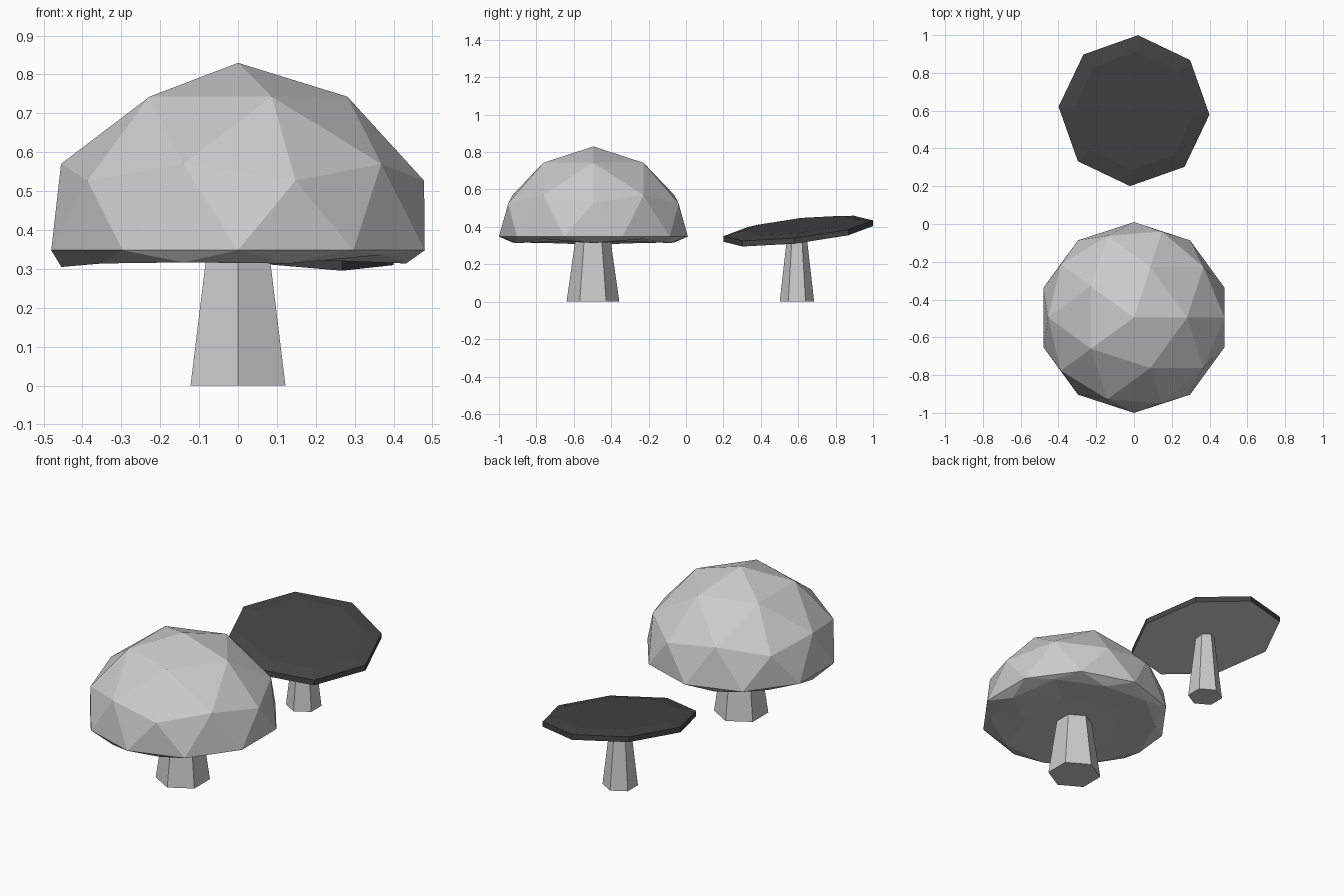
import bpy, bmesh
from math import cos, sin, pi, radians

if "Cube" in bpy.data.objects:
    bpy.data.objects.remove(bpy.data.objects["Cube"])


def grey(name, v):
    m = bpy.data.materials.new(name)
    m.diffuse_color = (v, v, v, 1)
    m.use_nodes = True
    m.node_tree.nodes["Principled BSDF"].inputs["Base Color"].default_value = m.diffuse_color
    return m


LIGHT, DARK = grey("light_grey", 0.9), grey("dark_grey", 0.06)


def finish(name, bm):
    bmesh.ops.recalc_face_normals(bm, faces=bm.faces[:])
    me = bpy.data.meshes.new(name)
    bm.to_mesh(me)
    bm.free()
    ob = bpy.data.objects.new(name, me)
    bpy.context.collection.objects.link(ob)
    return ob


def loft(name, rings):
    """Close a stack of equal-sided vertex rings into a solid."""
    bm = bmesh.new()
    rows = [[bm.verts.new(p) for p in ring] for ring in rings]
    n = len(rows[0])
    for a, b in zip(rows, rows[1:]):
        for i in range(n):
            j = (i + 1) % n
            bm.faces.new((a[i], a[j], b[j], b[i]))
    bm.faces.new(rows[0][::-1])
    bm.faces.new(rows[-1])
    return finish(name, bm)


def stalk(name, y, r0, r1, h):
    """Tapered six-sided stalk with a corner towards the front."""
    ob = loft(name, [[(r * cos(a), y + r * sin(a), z)
                      for a in (pi / 6 + i * pi / 3 for i in range(6))]
                     for r, z in ((r0, 0), (r1, h))])
    ob.data.materials.append(LIGHT)


# Large domed cap: icosphere with its lower half pressed nearly flat
CY = -0.495
LEVELS = ((1.0, 0.83), (0.8507, 0.743), (0.5257, 0.57), (0.4472, 0.527), (0.0, 0.348))
bm = bmesh.new()
bmesh.ops.create_icosphere(bm, subdivisions=2, radius=1.0)
for v in bm.verts:
    x, y, t = v.co
    if t > -0.1:
        z = min(LEVELS, key=lambda l: abs(l[0] - t))[1]
        s = 0.535 if t > 0.1 else 0.505
    else:
        s = 0.508
        if t > -0.48:
            z = 0.322 + 0.019 * x      # outer underside corners
        elif t > -0.7:
            z = 0.314                  # corners between them
        else:
            z = 0.322                  # middle of the underside
    v.co = (x * s, CY + y * s, z)
big = finish("large_cap", bm)
big.data.materials.append(grey("mid_grey", 0.6))
big.data.materials.append(LIGHT)
for p in big.data.polygons:
    p.material_index = int(p.normal.z < -0.3)

# Stalks
stalk("large_stalk", -0.4975, 0.141, 0.095, 0.325)
stalk("small_stalk", 0.593, 0.092, 0.05, 0.37)


# Small flat cap: tilted octagonal disc with a chamfered top
def tilted_ring(r, lift):
    pts = []
    for i in range(8):
        a = radians(-3 + 45 * i)
        x, dy = r * cos(a), r * sin(a)
        pts.append((x, 0.6 + dy, 0.3625 - 0.126 * x + 0.1125 * dy + lift))
    return pts


cap = loft("small_cap", [tilted_ring(0.4, 0), tilted_ring(0.4, 0.03), tilted_ring(0.315, 0.044)])
cap.data.materials.append(DARK)
cap.data.materials.append(LIGHT)
for p in cap.data.polygons:
    p.material_index = int(p.normal.z < -0.5)   # pale underside
